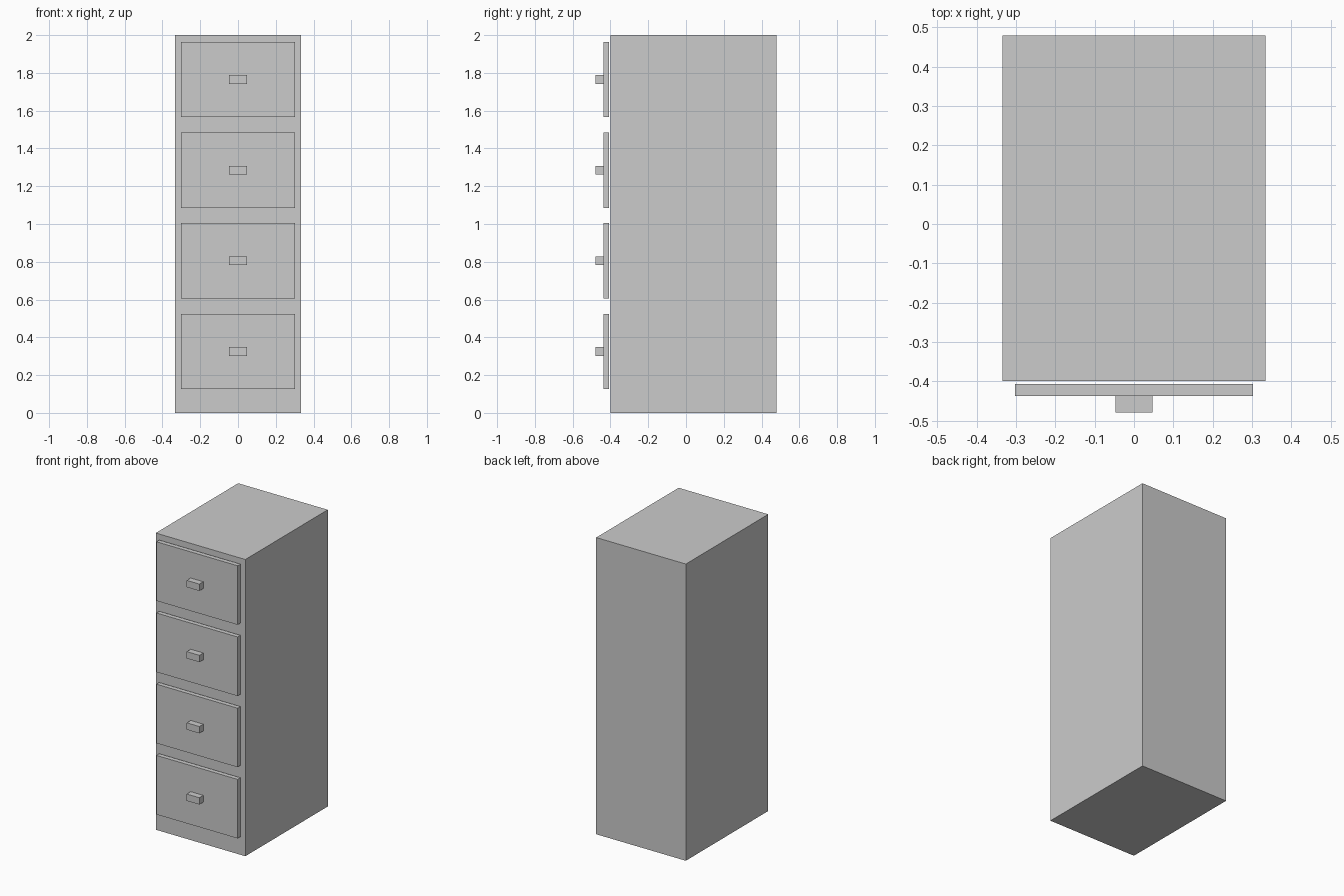
import bpy

if "Cube" in bpy.data.objects:
    bpy.data.objects.remove(bpy.data.objects["Cube"])


def box(name, x, y, z):
    """Axis-aligned box from (min, max) ranges."""
    ranges = (x, y, z)
    bpy.ops.mesh.primitive_cube_add(size=1, location=[(a + b) / 2 for a, b in ranges])
    ob = bpy.context.object
    ob.name = name
    ob.scale = [b - a for a, b in ranges]
    bpy.ops.object.transform_apply(location=False, rotation=False, scale=True)
    return ob


# Cabinet body
box("cabinet_body", (-0.334, 0.334), (-0.399, 0.479), (0, 2))

# Four drawers, each a front panel standing just off the body with a block handle
for i in range(4):
    zc = 0.325 + 0.48 * i
    box(f"drawer_front_{i + 1}", (-0.303, 0.303), (-0.437, -0.407), (zc - 0.199, zc + 0.199))
    box(f"drawer_handle_{i + 1}", (-0.047, 0.047), (-0.479, -0.437), (zc - 0.023, zc + 0.023))
